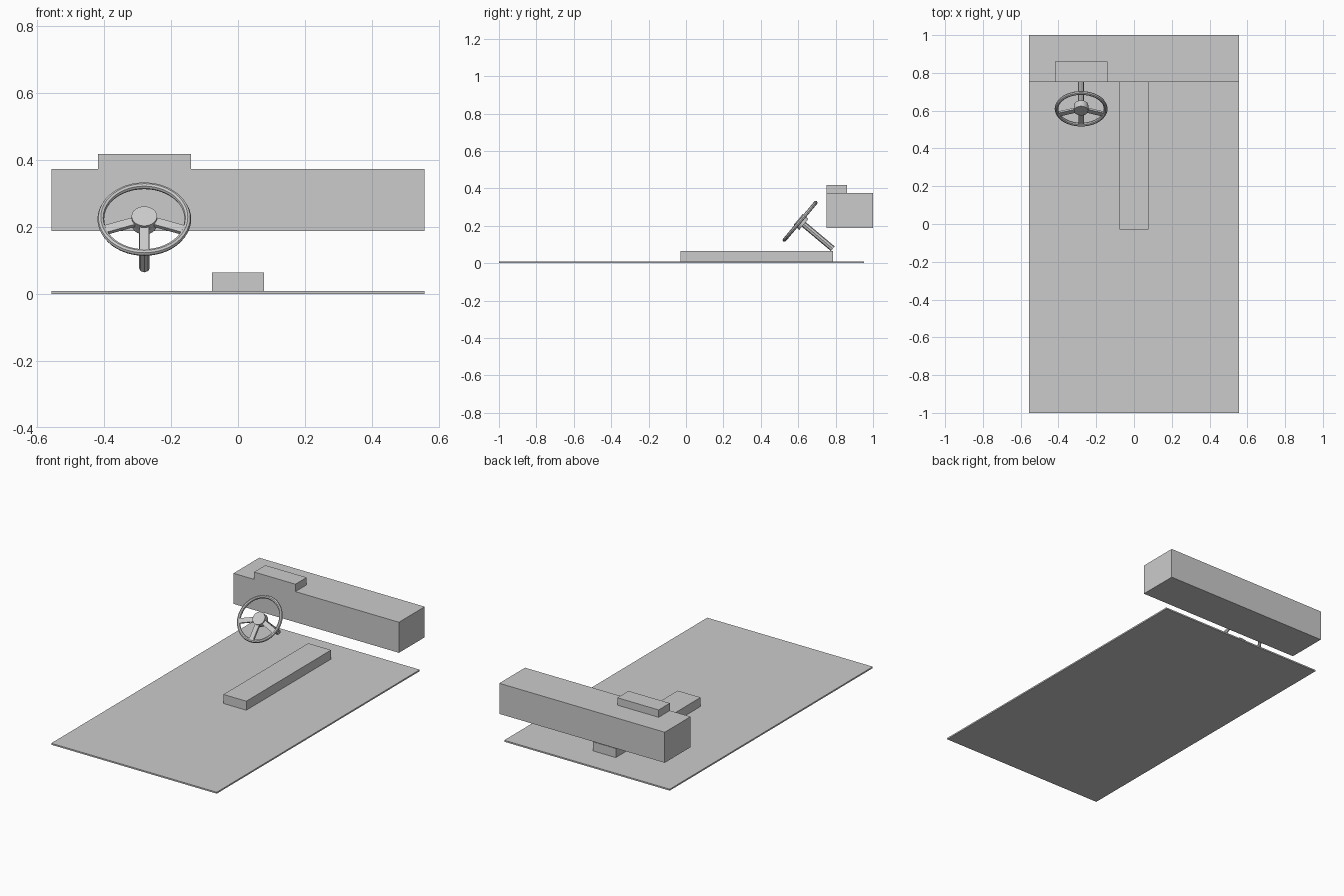
import bpy, math
from mathutils import Matrix, Vector

if "Cube" in bpy.data.objects:
    bpy.data.objects.remove(bpy.data.objects["Cube"])

grey = bpy.data.materials.new("light_grey")
grey.diffuse_color = (0.6, 0.6, 0.6, 1)
grey.use_nodes = True
grey.node_tree.nodes["Principled BSDF"].inputs["Base Color"].default_value = grey.diffuse_color


def finish(name, matrix=None, smooth=False):
    ob = bpy.context.object
    ob.name = name
    ob.data.materials.append(grey)
    if matrix is not None:
        ob.data.transform(matrix)
    if smooth:
        bpy.ops.object.shade_smooth_by_angle(angle=math.radians(30))
    return ob


def box(name, lo, hi, matrix=None):
    lo, hi = Vector(lo), Vector(hi)
    bpy.ops.mesh.primitive_cube_add(size=1)
    local = Matrix.Translation((lo + hi) / 2) @ Matrix.Diagonal((*(hi - lo), 1))
    return finish(name, (matrix or Matrix()) @ local)


def cylinder(name, radius, z0, z1, sides, matrix):
    bpy.ops.mesh.primitive_cylinder_add(vertices=sides, radius=radius, depth=z1 - z0)
    return finish(name, matrix @ Matrix.Translation((0, 0, (z0 + z1) / 2)), True)


# Cabin boxes
box("floor", (-0.557, -1, 0), (0.557, 0.952, 0.009))
box("centre_tunnel", (-0.077, -0.03, 0.005), (0.077, 0.785, 0.064))
box("dashboard", (-0.557, 0.752, 0.188), (0.557, 1, 0.374))
box("instrument_hood", (-0.418, 0.752, 0.372), (-0.14, 0.86, 0.419))

# Steering wheel frame: local z points out of the wheel toward the driver
wheel = Matrix.Translation((-0.28, 0.61, 0.224)) @ Matrix.Rotation(math.radians(50), 4, 'X')

bpy.ops.mesh.primitive_torus_add(major_radius=0.13, minor_radius=0.01,
                                 major_segments=48, minor_segments=8)
finish("steering_rim", wheel, True)
cylinder("steering_hub", 0.038, -0.026, 0.014, 32, wheel)
cylinder("steering_column", 0.016, -0.228, -0.01, 8, wheel)

# Three spokes
for i, angle in enumerate((200, 270, 340)):
    turn = wheel @ Matrix.Rotation(math.radians(angle), 4, 'Z')
    box(f"spoke_{i + 1}", (0.02, -0.014, -0.006), (0.128, 0.014, 0.006), turn)
